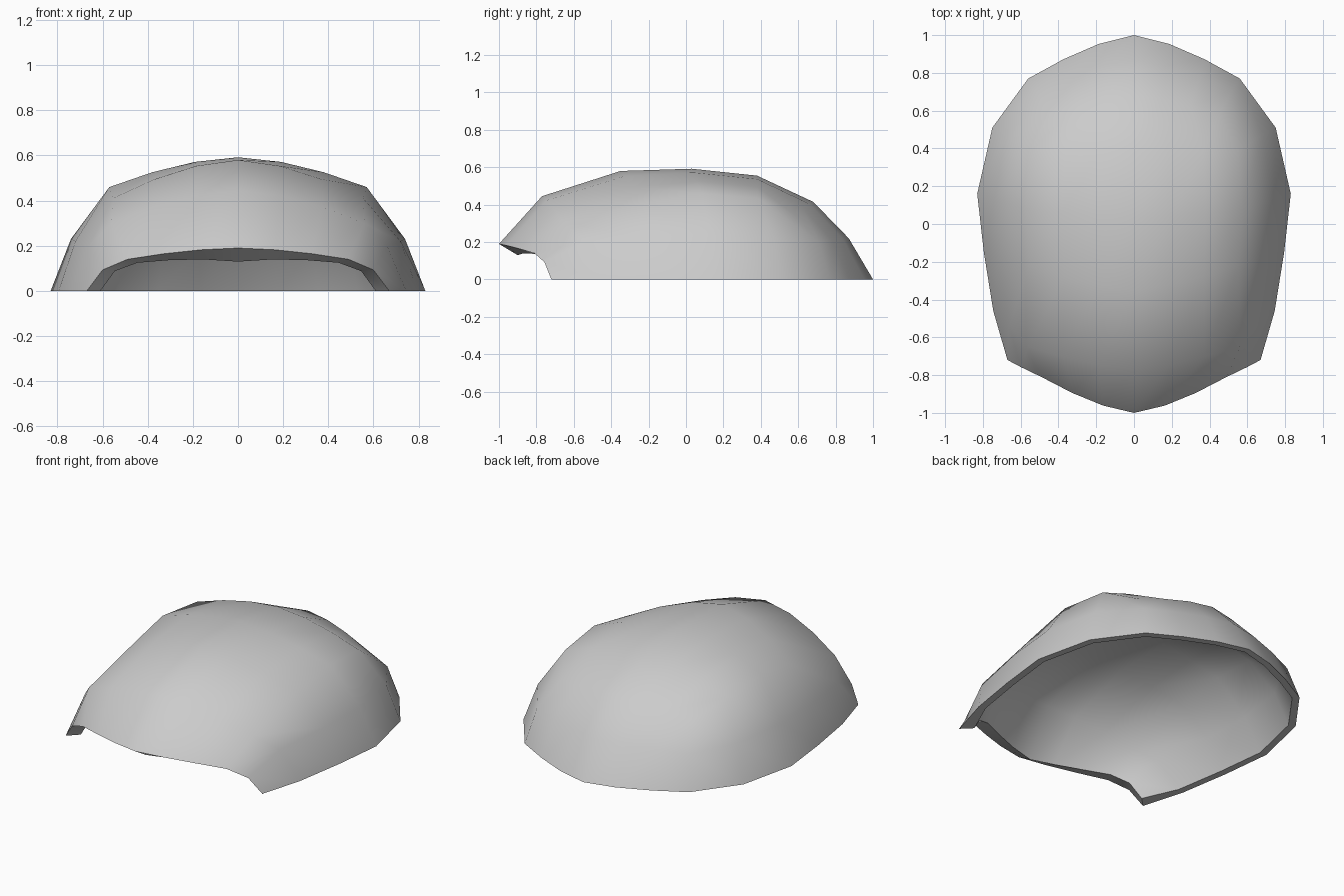
import bpy, bmesh, math
from mathutils import Vector

cube = bpy.data.objects.get("Cube")
if cube:
    bpy.data.objects.remove(cube, do_unlink=True)

WALL = 0.045
ARC = 1.45   # sideways bow of each rib
DOME = 1.7   # fall of each rib from ridge to shoulder
RIB = 3      # columns from the ridge to the shoulder
RIM = 5      # columns from the ridge to the bottom rim
CORNER = 5   # rib where the sides meet the back

# Ridge along the middle (y, z), front to back
ridge = [(-1, .19), (-.77, .445), (-.35, .58), (.03, .592),
         (.38, .555), (.68, .415), (.87, .22), (1, 0)]
# Shoulder line, running down the back corner at its end
shoulder = [(.49, -.81, .14), (.56, -.65, .3), (.555, -.22, .41), (.57, .08, .46),
            (.55, .385, .435), (.45, .58, .345), (.52, .71, .2), (.56, .77, 0)]
# Side wall: middle line and bottom rim
flank = [(.6, -.757, .093), (.66, -.54, .2), (.72, -.18, .22), (.74, .13, .23), (.68, .47, .22)]
rim = [(.67, -.72, 0), (.745, -.46, 0), (.795, -.15, 0), (.83, .16, 0), (.75, .51, 0)]


def key(row, col):
    """The last side row shares its points with the back corner."""
    if row == CORNER and abs(col) > RIB:
        return row + abs(col) - RIB, int(math.copysign(RIB, col))
    return row, col


def point(row, col):
    c = abs(col)
    if c > RIB:
        p = Vector((flank if c < RIM else rim)[row])
    else:
        t = c / RIB
        mid = Vector((0, *ridge[row]))
        edge = Vector(shoulder[row])
        p = mid.lerp(edge, t ** ARC)
        p.x = edge.x * t
        p.z = mid.z + (edge.z - mid.z) * t ** DOME
    if col < 0:
        p.x = -p.x
    return p


# Outer skin
bm = bmesh.new()
verts = {}


def vert(row, col):
    k = key(row, col)
    if k not in verts:
        verts[k] = bm.verts.new(point(*k))
    return verts[k]


for row in range(len(ridge) - 1):
    reach = RIM if row < CORNER else RIB
    for col in range(-reach, reach):
        bm.faces.new((vert(row, col), vert(row, col + 1),
                      vert(row + 1, col + 1), vert(row + 1, col)))
bm.normal_update()
outer_faces = list(bm.faces)
rim_loops = [e.link_loops[0] for e in bm.edges if e.is_boundary]
rim_pairs = [(l.vert, l.link_loop_next.vert) for l in rim_loops]

# Inner skin, with the front edge turned inward as a lip
inner = {}
for (row, col), v in verts.items():
    if row == 0:
        fade = 1 - abs(col) / RIM
        p = v.co + Vector((-.09 * v.co.x, .06 + .04 * fade, -.06 * fade ** 1.5))
    else:
        p = v.co - v.normal * WALL
    p.z = max(p.z, 0)
    inner[v] = bm.verts.new(p)
for f in outer_faces:
    bm.faces.new([inner[v] for v in reversed(f.verts)])

# Edge band joining both skins
for a, b in rim_pairs:
    bm.faces.new((b, a, inner[a], inner[b]))

mesh = bpy.data.meshes.new("shell")
bm.to_mesh(mesh)
bm.free()
shell = bpy.data.objects.new("shell", mesh)
bpy.context.collection.objects.link(shell)

# Plain grey material
grey = bpy.data.materials.new("light_grey")
grey.use_nodes = True
colour = (.6, .6, .6, 1)
grey.diffuse_color = colour
grey.node_tree.nodes["Principled BSDF"].inputs["Base Color"].default_value = colour
mesh.materials.append(grey)

bpy.ops.object.select_all(action='DESELECT')
shell.select_set(True)
bpy.context.view_layer.objects.active = shell
bpy.ops.object.shade_smooth_by_angle(angle=math.radians(50))
